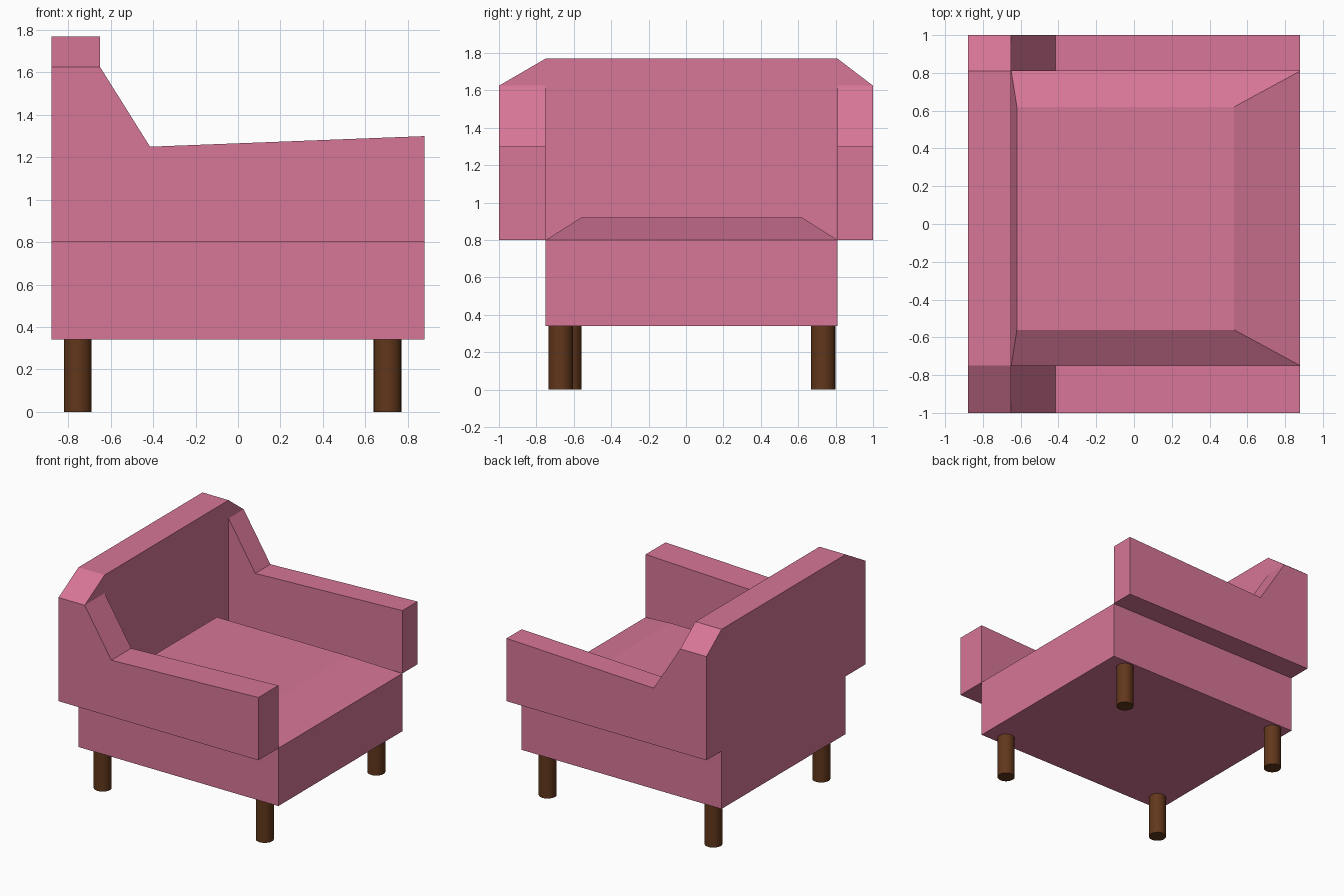
import bpy, bmesh
from mathutils import Vector

if "Cube" in bpy.data.objects:
    bpy.data.objects.remove(bpy.data.objects["Cube"])


def material(name, color):
    m = bpy.data.materials.new(name)
    m.diffuse_color = (*color, 1)
    m.use_nodes = True
    m.node_tree.nodes["Principled BSDF"].inputs["Base Color"].default_value = m.diffuse_color
    return m


pink = material("pink_fabric", (0.68, 0.18, 0.31))
brown = material("dark_wood", (0.12, 0.038, 0.011))


def finish(bm, name, mat):
    bmesh.ops.recalc_face_normals(bm, faces=bm.faces)
    mesh = bpy.data.meshes.new(name)
    bm.to_mesh(mesh)
    bm.free()
    mesh.materials.append(mat)
    ob = bpy.data.objects.new(name, mesh)
    bpy.context.collection.objects.link(ob)
    return ob


def extrude_profile(name, points, offset, mat=pink):
    bm = bmesh.new()
    face = bm.faces.new([bm.verts.new(p) for p in points])
    geom = bmesh.ops.extrude_face_region(bm, geom=[face], use_keep_orig=True)["geom"]
    top = [v for v in geom if isinstance(v, bmesh.types.BMVert)]
    bmesh.ops.translate(bm, verts=top, vec=Vector(offset))
    return finish(bm, name, mat)


X0, X1 = -0.88, 0.88          # back and front ends
XB = -0.65                    # front of the backrest
Y0, Y1 = -0.75, 0.81          # inner faces of the arms
Z0, Z1 = 0.34, 0.80           # base bottom and top

# Base block
extrude_profile("base", [(X0, Y0, Z0), (X1, Y0, Z0), (X1, Y1, Z0), (X0, Y1, Z0)],
                (0, 0, Z1 - Z0))

# Backrest with cut top corners
back = [(-1, Z1), (1, Z1), (1, 1.625), (Y1, 1.77), (Y0, 1.77), (-1, 1.625)]
extrude_profile("backrest", [(X0, y, z) for y, z in back], (XB - X0, 0, 0))

# Arms, sloping down from the backrest
arm = [(XB, Z1), (X1, Z1), (X1, 1.30), (-0.415, 1.25), (XB, 1.625)]
for name, ya, yb in (("left_arm", -1, Y0), ("right_arm", Y1, 1)):
    extrude_profile(name, [(x, ya, z) for x, z in arm], (0, yb - ya, 0))

# Seat cushion with tapered sides
seat = extrude_profile("seat_cushion", [(XB, Y0, Z1), (X1, Y0, Z1), (X1, Y1, Z1), (XB, Y1, Z1)],
                       (0, 0, 0.12))
for v in seat.data.vertices:
    if v.co.z > Z1 + 0.05:
        v.co.x = -0.62 if v.co.x < 0 else 0.53
        v.co.y = -0.56 if v.co.y < 0 else 0.62

# Round legs
for name, x, y in (("back_left_leg", -0.755, -0.623), ("front_left_leg", 0.705, -0.67),
                   ("back_right_leg", -0.755, 0.733), ("front_right_leg", 0.705, 0.733)):
    bpy.ops.mesh.primitive_cylinder_add(vertices=32, radius=0.065, depth=Z0,
                                        location=(x, y, Z0 / 2))
    leg = bpy.context.object
    leg.name = name
    leg.data.materials.append(brown)
    bpy.ops.object.shade_smooth_by_angle()
